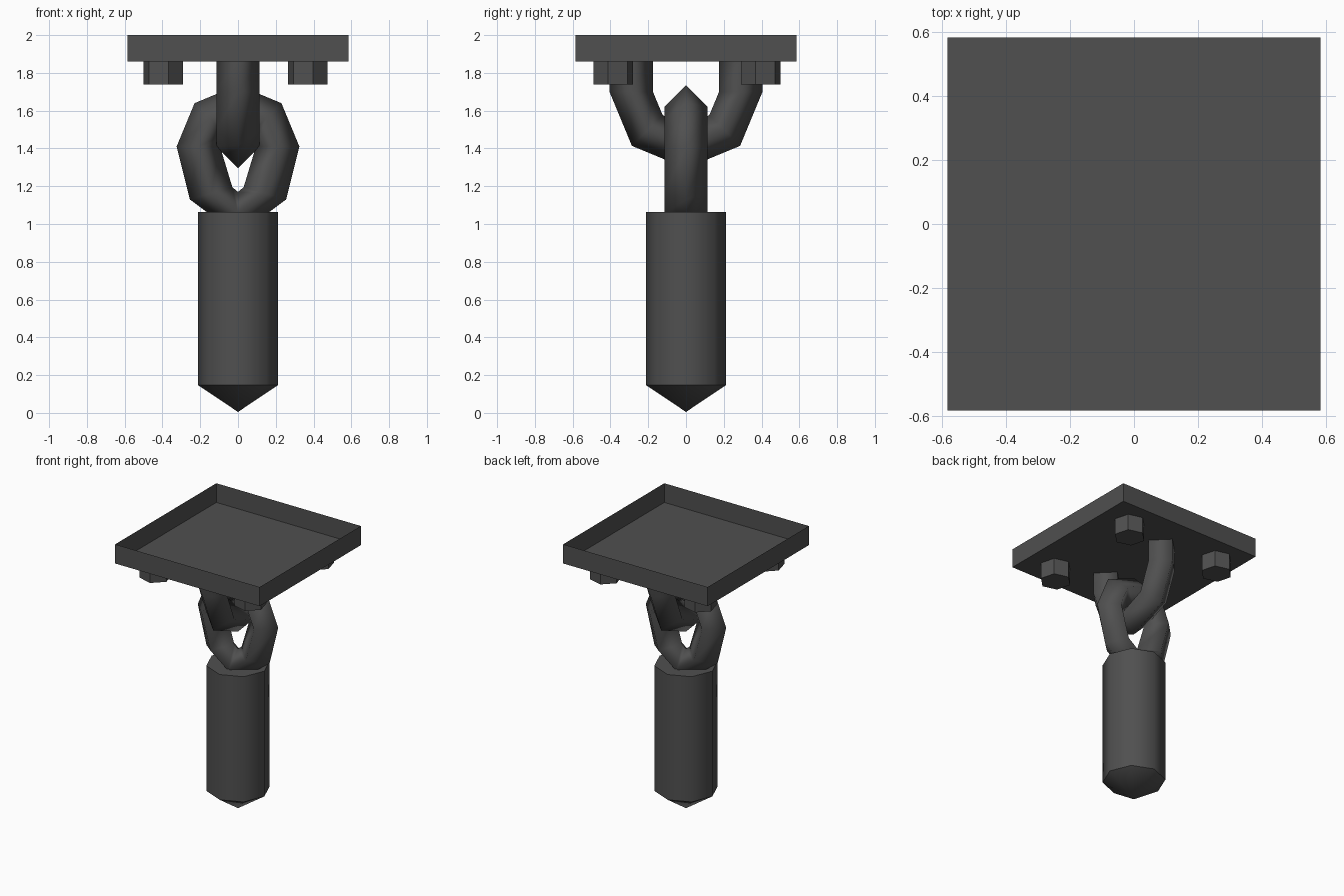
import bpy, bmesh, math
from mathutils import Matrix, Vector

cube = bpy.data.objects.get("Cube")
if cube:
    bpy.data.objects.remove(cube, do_unlink=True)

iron = bpy.data.materials.new("dark iron")
iron.use_nodes = True
colour = (0.08, 0.08, 0.08, 1)
iron.diffuse_color = colour
iron.node_tree.nodes["Principled BSDF"].inputs["Base Color"].default_value = colour


def finish(name, bm, smooth=None):
    bmesh.ops.recalc_face_normals(bm, faces=bm.faces)
    mesh = bpy.data.meshes.new(name)
    bm.to_mesh(mesh)
    bm.free()
    mesh.materials.append(iron)
    obj = bpy.data.objects.new(name, mesh)
    bpy.context.collection.objects.link(obj)
    if smooth:
        bpy.ops.object.select_all(action='DESELECT')
        obj.select_set(True)
        bpy.context.view_layer.objects.active = obj
        bpy.ops.object.shade_smooth_by_angle(angle=math.radians(smooth))
    return obj


TUBE = 0.115  # half thickness of the chain links


def arc(radius, centre_z, start, steps):
    """Outer and inner edge points of a bent bar, in steps of 45 degrees."""
    pairs = []
    for i in range(steps):
        a = math.radians(start + 45 * i)
        d = Vector((math.cos(a), math.sin(a)))
        c = Vector((0, centre_z))
        pairs.append((c + d * (radius + TUBE), c + d * (radius - TUBE)))
    return pairs


def link(name, pairs, closed, turn=0):
    """Sweep a diamond section through outer and inner edge points."""
    bm = bmesh.new()
    rings = []
    for outer, inner in pairs:
        mid = (outer + inner) / 2
        rings.append([bm.verts.new(p) for p in (
            (outer.x, 0, outer.y), (mid.x, TUBE, mid.y),
            (inner.x, 0, inner.y), (mid.x, -TUBE, mid.y))])
    n = len(rings)
    for i in range(n if closed else n - 1):
        a, b = rings[i], rings[(i + 1) % n]
        for k in range(4):
            j = (k + 1) % 4
            bm.faces.new((a[k], a[j], b[j], b[k]))
    bm.transform(Matrix.Rotation(math.radians(turn), 4, 'Z'))
    return finish(name, bm, 180)


# Mounting plate: shallow tray, open at the top
bm = bmesh.new()
bmesh.ops.create_cube(bm, size=1, matrix=Matrix.Translation((0, 0, 1.93))
                      @ Matrix.Diagonal((1.168, 1.168, 0.14, 1)))
top = [f for f in bm.faces if f.normal.z > 0.9]
bmesh.ops.delete(bm, geom=top, context='FACES_ONLY')
finish("mounting_plate", bm)

# Hexagonal bolt heads under the plate corners
for side, x in (("right", -0.395), ("left", 0.37)):
    for end, y in (("front", -0.385), ("back", 0.395)):
        bm = bmesh.new()
        bmesh.ops.create_cone(bm, cap_ends=True, segments=6, radius1=0.108,
                              radius2=0.108, depth=0.12,
                              matrix=Matrix.Translation((x, y, 1.799))
                              @ Matrix.Rotation(math.radians(15), 4, 'Z'))
        finish(f"bolt_{end}_{side}", bm)

# Upper link: half ring with straight legs running up to the plate
half = arc(0.29, 1.70, 180, 5)
lift = Vector((0, 0.159))
first, last = half[0], half[-1]
legs = [tuple(p + lift for p in first)] + half + [tuple(p + lift for p in last)]
link("upper_link", legs, False, 90)

# Lower link: round top, stretched towards the weight
ring = arc(0.21, 1.41, 0, 5)
ring += [(Vector((-0.255, 1.13)), Vector((-0.03, 1.195))),
         (Vector((0, 0.94)), Vector((0, 1.17))),
         (Vector((0.255, 1.13)), Vector((0.03, 1.195)))]
link("lower_link", ring, True)

# Hanging weight: octagonal bar with a pointed tip, spun from its profile
bm = bmesh.new()
profile = [(0, 0.005), (0.213, 0.148), (0.213, 1.063), (0, 1.063)]
verts = [bm.verts.new((r, 0, z)) for r, z in profile]
edges = [bm.edges.new(pair) for pair in zip(verts, verts[1:])]
bmesh.ops.spin(bm, geom=verts + edges, cent=(0, 0, 0), axis=(0, 0, 1),
               angle=math.tau, steps=8)
bmesh.ops.remove_doubles(bm, verts=bm.verts, dist=0.001)
finish("hanging_weight", bm, 50)
